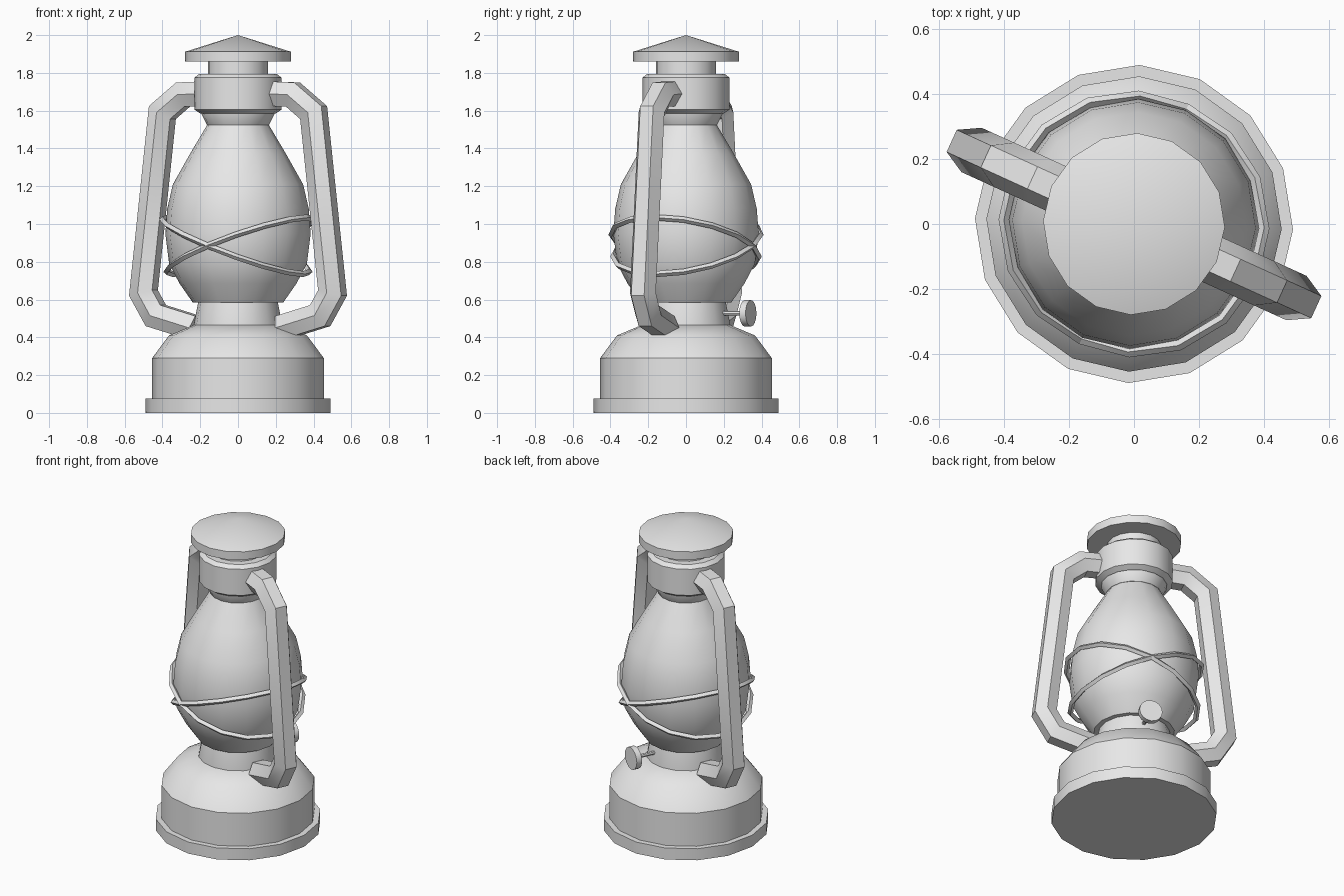
import bpy
import bmesh
from math import cos, sin, pi, radians
from mathutils import Vector, Matrix

cube = bpy.data.objects.get("Cube")
if cube:
    bpy.data.objects.remove(cube)

SIDES = 16
TURN = Matrix.Rotation(radians(-24.5), 4, 'Z')  # the whole lantern stands slightly turned

grey = bpy.data.materials.new("light grey metal")
grey.use_nodes = True
grey.diffuse_color = (0.8, 0.8, 0.8, 1)
grey.node_tree.nodes["Principled BSDF"].inputs["Base Color"].default_value = (0.8, 0.8, 0.8, 1)


def finish(name, bm):
    bmesh.ops.recalc_face_normals(bm, faces=bm.faces)
    bm.transform(TURN)
    mesh = bpy.data.meshes.new(name)
    bm.to_mesh(mesh)
    bm.free()
    mesh.materials.append(grey)
    obj = bpy.data.objects.new(name, mesh)
    bpy.context.collection.objects.link(obj)
    bpy.ops.object.select_all(action='DESELECT')
    obj.select_set(True)
    bpy.context.view_layer.objects.active = obj
    bpy.ops.object.shade_smooth_by_angle(angle=radians(32))
    return obj


def skin(bm, rings, closed=False):
    """Bridge successive rings of points; cap both ends unless closed."""
    rings = [[bm.verts.new(p) for p in ring] for ring in rings]
    n = len(rings[0])
    pairs = list(zip(rings, rings[1:]))
    if closed:
        pairs.append((rings[-1], rings[0]))
    else:
        bm.faces.new(rings[0])
        bm.faces.new(rings[-1])
    for a, b in pairs:
        for i in range(n):
            j = (i + 1) % n
            bm.faces.new((a[i], a[j], b[j], b[i]))


def lathe(name, profile, apex=None):
    """Turn a (radius, height) profile around the vertical axis."""
    bm = bmesh.new()
    skin(bm, [[(r * cos(2 * pi * i / SIDES), r * sin(2 * pi * i / SIDES), z)
               for i in range(SIDES)] for r, z in profile])
    if apex is not None:
        bm.faces.ensure_lookup_table()
        top = max(bm.faces, key=lambda f: f.calc_center_median().z)
        tip = bmesh.ops.poke(bm, faces=[top])["verts"][0]
        tip.co.z = apex
    return finish(name, bm)


def sweep(name, path, up, radius, sides, closed=False):
    """Sweep a regular polygon along a path with mitred corners."""
    path = [Vector(p) for p in path]
    rings = []
    for i, p in enumerate(path):
        before, after = path[i - 1], path[(i + 1) % len(path)]
        d_in, d_out = (p - before).normalized(), (after - p).normalized()
        if not closed and i == 0:
            d_in = d_out
        if not closed and i == len(path) - 1:
            d_out = d_in
        t = (d_in + d_out).normalized()
        b = (up - up.dot(t) * t).normalized()
        c = t.cross(b) / t.dot(d_in)
        rings.append([p + radius * (b * cos(2 * pi * k / sides) + c * sin(2 * pi * k / sides))
                      for k in range(sides)])
    bm = bmesh.new()
    skin(bm, rings, closed)
    return finish(name, bm)


# Fuel tank with foot rim and domed shoulder
lathe("foot_rim", [(0.49, 0), (0.49, 0.075), (0.45, 0.075)])
lathe("fuel_tank", [(0.455, 0.05), (0.455, 0.29), (0.365, 0.41), (0.235, 0.465)])
lathe("burner_neck", [(0.235, 0.45), (0.235, 0.465), (0.21, 0.59)])

# Globe
lathe("globe", [(0.24, 0.585), (0.31, 0.685), (0.365, 0.79), (0.385, 0.95),
                (0.375, 1.08), (0.345, 1.21), (0.255, 1.37), (0.16, 1.53)])

# Collar, chimney and cap
lathe("collar_flare", [(0.165, 1.525), (0.195, 1.585), (0.195, 1.62)])
lathe("collar", [(0.2, 1.585), (0.23, 1.605), (0.23, 1.775), (0.205, 1.795)])
lathe("chimney", [(0.16, 1.78), (0.16, 1.87)])
lathe("cap", [(0.28, 1.86), (0.28, 1.912)], apex=2.0)

# Side tubes joining the tank and the collar
tube = [(0.25, 0.45), (0.478, 0.515), (0.55, 0.635), (0.44, 1.59), (0.32, 1.685), (0.19, 1.69)]
for side, name in ((1, "left_side_tube"), (-1, "right_side_tube")):
    sweep(name, [(side * r, 0, z) for r, z in tube], Vector((0, 1, 0)), 0.075, 6)

# Two tilted guard wires crossing at front and back
for tilt, name in ((1, "guard_wire_a"), (-1, "guard_wire_b")):
    loop = []
    for i in range(SIDES):
        a = 2 * pi * i / SIDES
        rise = tilt * cos(a)
        r = 0.39 + 0.012 * rise
        loop.append((r * cos(a), r * sin(a), 0.885 + 0.15 * rise))
    sweep(name, loop, Vector((0, 0, 1)), 0.016, 4, closed=True)

# Wick knob on its shaft at the back
for name, start, end, radius, sides in (("wick_shaft", 0.18, 0.35, 0.012, 8),
                                        ("wick_knob", 0.342, 0.378, 0.07, 16)):
    sweep(name, [(0, start, 0.527), (0, end, 0.527)], Vector((0, 0, 1)), radius, sides)
